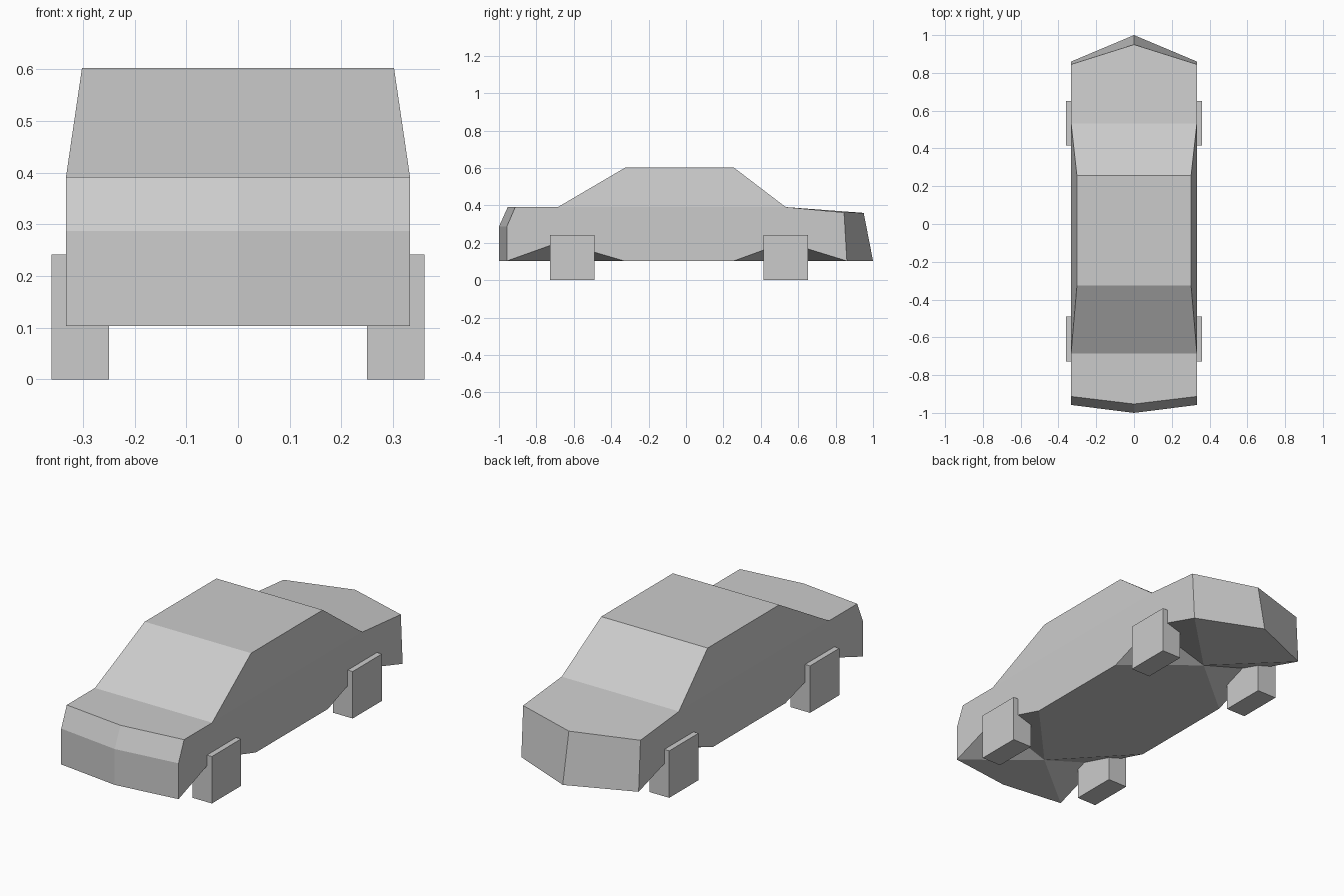
import bpy, bmesh

if "Cube" in bpy.data.objects:
    bpy.data.objects.remove(bpy.data.objects["Cube"])

# Side outline and centre outline of the car body, as (x, y, z) for the right half
W, R = 0.333, 0.302
points = {
    # nose: bottom, bumper crease, bonnet edge (c = centre line, s = side)
    "nose_c0": (0, -1.0, 0.103), "nose_s0": (W, -0.958, 0.103),
    "nose_c1": (0, -1.0, 0.287), "nose_s1": (W, -0.958, 0.287),
    "nose_c2": (0, -0.953, 0.391), "nose_s2": (W, -0.913, 0.391),
    # cabin
    "cowl_c": (0, -0.685, 0.391), "cowl_s": (W, -0.685, 0.391),
    "roof_cf": (0, -0.325, 0.602), "roof_sf": (R, -0.325, 0.602),
    "roof_cb": (0, 0.256, 0.602), "roof_sb": (R, 0.256, 0.602),
    "deck_c": (0, 0.533, 0.391), "deck_s": (W, 0.533, 0.391),
    # tail
    "tail_c1": (0, 0.95, 0.36), "tail_s1": (W, 0.845, 0.362),
    "tail_c0": (0, 1.0, 0.103), "tail_s0": (W, 0.86, 0.103),
    # underside with raised wheel arches
    "arch_f": (W, -0.675, 0.204), "arch_b": (W, 0.533, 0.204),
    "sill_f": (W, -0.33, 0.103), "sill_b": (W, 0.255, 0.103),
    "keel_f": (0, -0.685, 0.103), "keel_b": (0, 0.533, 0.103),
}
faces = [
    # nose, bonnet, windscreen, roof, rear window, boot, tail
    "nose_c0 nose_s0 nose_s1 nose_c1", "nose_c1 nose_s1 nose_s2 nose_c2",
    "nose_c2 nose_s2 cowl_s cowl_c", "cowl_c cowl_s roof_sf roof_cf",
    "roof_cf roof_sf roof_sb roof_cb", "roof_cb roof_sb deck_s deck_c",
    "deck_c deck_s tail_s1 tail_c1", "tail_c1 tail_s1 tail_s0 tail_c0",
    # flank and cabin side
    "nose_s0 arch_f cowl_s nose_s2 nose_s1",
    "arch_f sill_f sill_b arch_b deck_s cowl_s",
    "arch_b tail_s0 tail_s1 deck_s", "cowl_s deck_s roof_sb roof_sf",
    # underside
    "nose_c0 keel_f nose_s0", "nose_s0 keel_f arch_f", "keel_f sill_f arch_f",
    "keel_f keel_b sill_b sill_f",
    "keel_b arch_b sill_b", "keel_b tail_s0 arch_b", "keel_b tail_c0 tail_s0",
]


def mirrored_object(name, bm):
    bmesh.ops.recalc_face_normals(bm, faces=bm.faces)
    mesh = bpy.data.meshes.new(name)
    bm.to_mesh(mesh)
    bm.free()
    obj = bpy.data.objects.new(name, mesh)
    bpy.context.collection.objects.link(obj)
    mirror = obj.modifiers.new("Mirror", 'MIRROR')
    mirror.use_clip = True
    return obj


# Car body
bm = bmesh.new()
verts = {key: bm.verts.new(co) for key, co in points.items()}
for face in faces:
    bm.faces.new([verts[key] for key in face.split()])
mirrored_object("car_body", bm)

# Blocky wheels
for name, y in (("front_wheels", -0.609), ("rear_wheels", 0.533)):
    bm = bmesh.new()
    bmesh.ops.create_cube(bm, size=1)
    bmesh.ops.scale(bm, vec=(0.111, 0.237, 0.241), verts=bm.verts)
    bmesh.ops.translate(bm, vec=(0.3055, y, 0.1205), verts=bm.verts)
    mirrored_object(name, bm)
